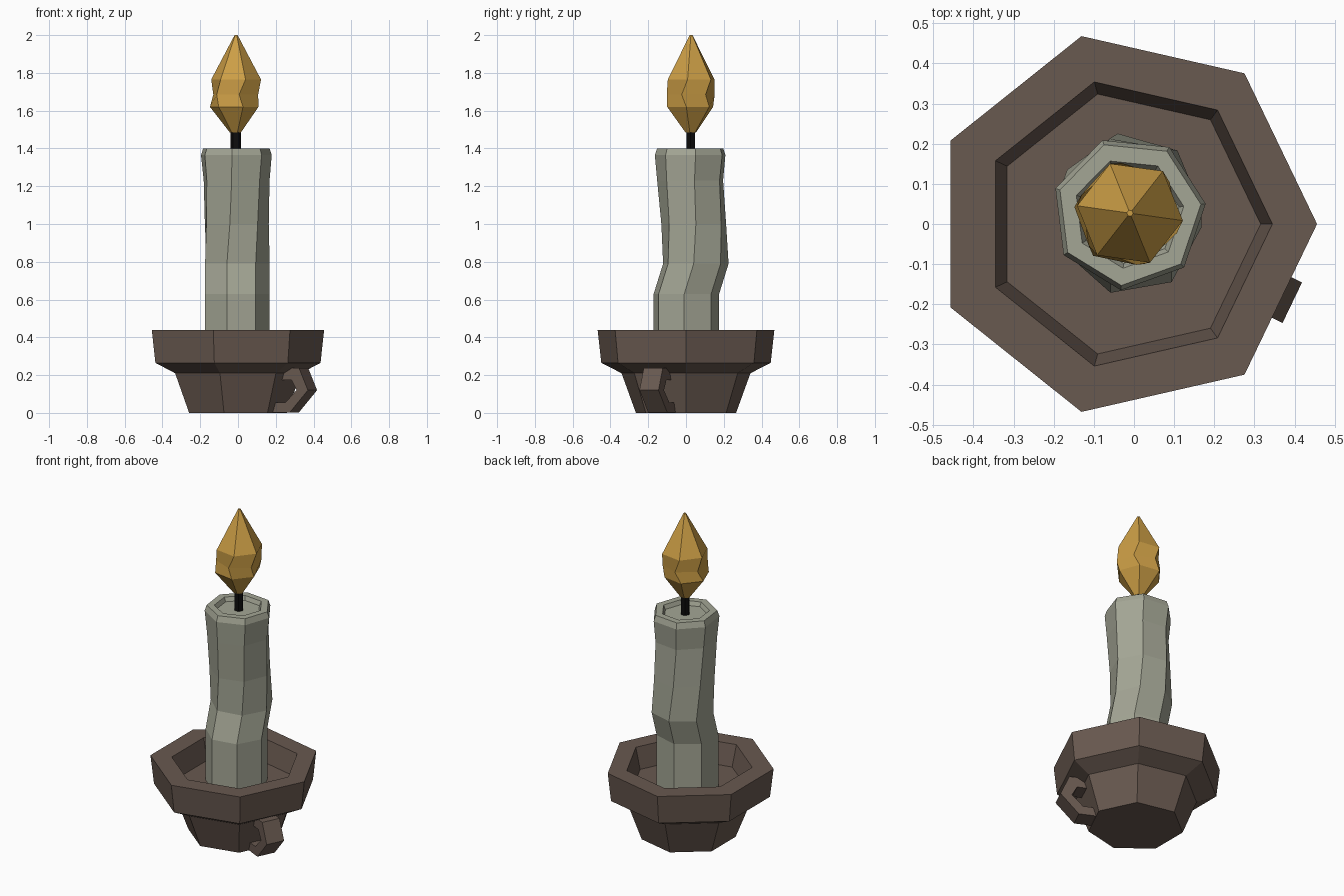
import bpy, bmesh
from math import cos, sin, radians

if "Cube" in bpy.data.objects:
    bpy.data.objects.remove(bpy.data.objects["Cube"])


def material(name, color):
    m = bpy.data.materials.new(name)
    m.diffuse_color = (*color, 1)
    m.use_nodes = True
    m.node_tree.nodes["Principled BSDF"].inputs["Base Color"].default_value = m.diffuse_color
    return m


def loft(name, rings, mat):
    """Skin a list of equal-length point rings and cap both ends."""
    bm = bmesh.new()
    loops = [[bm.verts.new(p) for p in ring] for ring in rings]
    n = len(loops[0])
    for a, b in zip(loops, loops[1:]):
        for i in range(n):
            j = (i + 1) % n
            bm.faces.new((a[i], a[j], b[j], b[i]))
    bm.faces.new(loops[0][::-1])
    bm.faces.new(loops[-1])
    bmesh.ops.recalc_face_normals(bm, faces=bm.faces)
    mesh = bpy.data.meshes.new(name)
    bm.to_mesh(mesh)
    bm.free()
    mesh.materials.append(mat)
    ob = bpy.data.objects.new(name, mesh)
    bpy.context.collection.objects.link(ob)
    return ob


def ring(n, r, z, cx=0, cy=0, rot=0):
    return [(cx + r * cos(radians(rot + 360 * i / n)),
             cy + r * sin(radians(rot + 360 * i / n)), z) for i in range(n)]


brown = material("brown", (0.14, 0.10, 0.08))
wax = material("wax", (0.37, 0.38, 0.30))
black = material("black", (0.004, 0.004, 0.004))
gold = material("gold", (0.60, 0.34, 0.06))

# Seven-sided holder: foot, flared wall, thick rim, sunken dish
holder = [(0.272, 0.0), (0.35, 0.21), (0.46, 0.265), (0.48, 0.44),
          (0.363, 0.44), (0.332, 0.31)]
loft("holder", [ring(7, r, z, cx=-0.05 * r) for r, z in holder], brown)

# Angular handle on the front right facet: (radius, z) outer and inner pairs
outer = [(0.25, 0.237), (0.40, 0.237), (0.452, 0.12), (0.345, 0.002), (0.20, 0.002)]
inner = [(0.25, 0.175), (0.355, 0.175), (0.385, 0.12), (0.32, 0.055), (0.20, 0.055)]
ca, sa, half = cos(radians(-25.7)), sin(radians(-25.7)), 0.056


def handle_point(p, t):
    return (p[0] * ca - t * sa - 0.013, p[0] * sa + t * ca, p[1])


loft("handle", [[handle_point(o, -half), handle_point(o, half),
                 handle_point(i, half), handle_point(i, -half)]
                for o, i in zip(outer, inner)], brown)

# Bent candle with a shallow melted recess: radius, z, centre x, centre y, twist
candle = [(0.178, 0.305, -0.010, 0.000, -3), (0.178, 0.63, -0.010, 0.000, -3),
          (0.178, 0.79, -0.010, 0.050, -3), (0.176, 1.00, -0.013, 0.043, 3),
          (0.180, 1.23, -0.012, 0.026, 6), (0.193, 1.365, -0.013, 0.027, 7),
          (0.181, 1.40, -0.013, 0.027, 7), (0.138, 1.40, -0.013, 0.027, 7),
          (0.126, 1.375, -0.013, 0.027, 7)]
loft("candle", [ring(7, *c) for c in candle], wax)

# Wick
loft("wick", [ring(6, 0.027, z, -0.012, 0.025) for z in (1.37, 1.52)], black)

# Six-sided flame with a twisted waist
flame = [(0.030, 1.485, -0.014, 0.025, -9), (0.130, 1.62, -0.020, 0.022, -9),
         (0.128, 1.685, -0.012, 0.025, -22), (0.133, 1.765, -0.010, 0.027, -8),
         (0.008, 2.00, -0.010, 0.027, -8)]
loft("flame", [ring(6, *f) for f in flame], gold)
